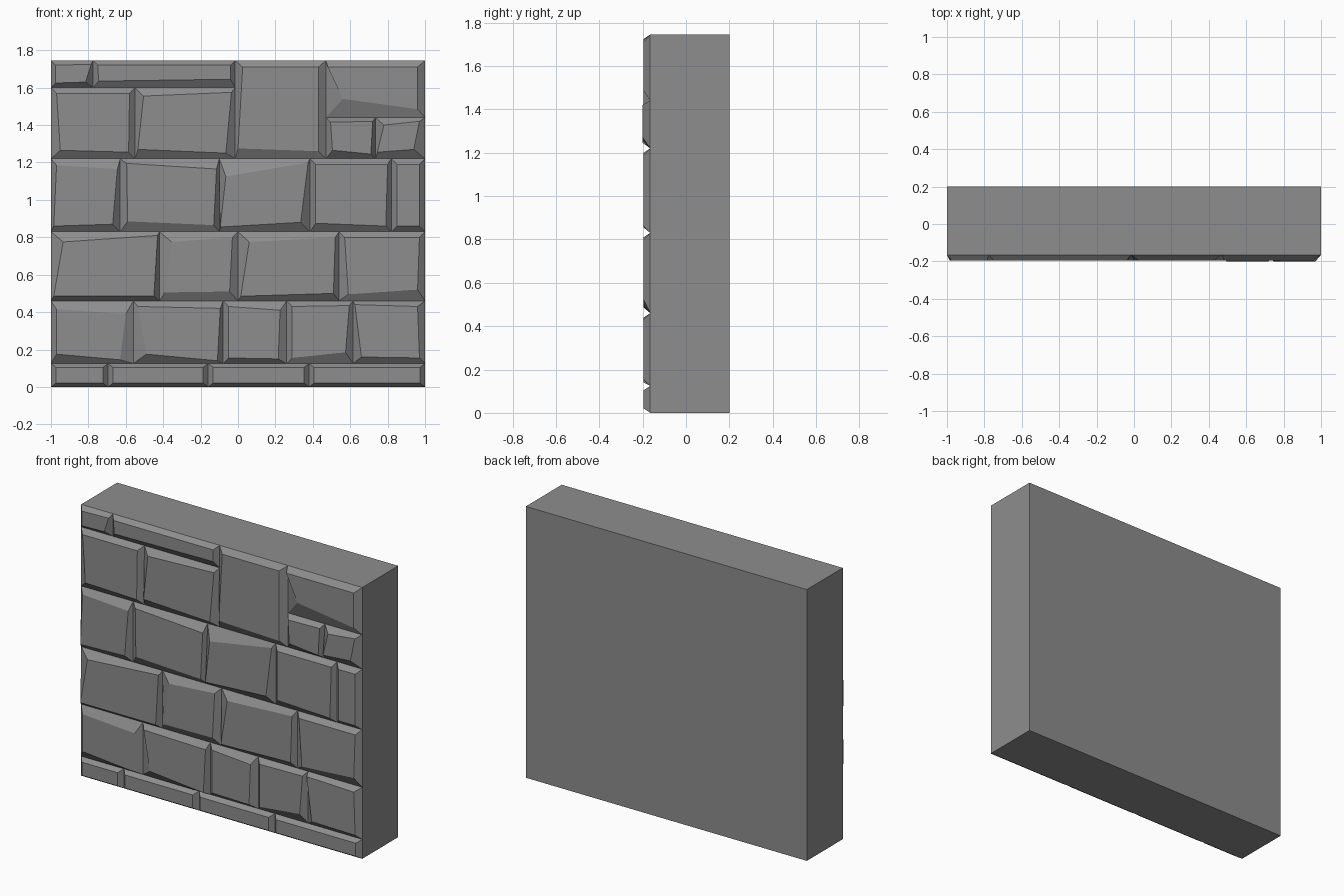
import bpy

if "Cube" in bpy.data.objects:
    bpy.data.objects.remove(bpy.data.objects["Cube"])

BACK, BED, FACE = 0.2, -0.165, -0.195   # wall back, joint depth, stone face

stone = bpy.data.materials.new("grey stone")
stone.diffuse_color = (0.27, 0.27, 0.27, 1)
stone.use_nodes = True
stone.node_tree.nodes["Principled BSDF"].inputs["Base Color"].default_value = stone.diffuse_color


def make_object(name, verts, faces):
    mesh = bpy.data.meshes.new(name)
    mesh.from_pydata(verts, [], faces)
    mesh.materials.append(stone)
    mesh.update()
    obj = bpy.data.objects.new(name, mesh)
    bpy.context.collection.objects.link(obj)
    return obj


def course(name, z0, z1, joints, chips={}, face=FACE, bevel=(0.03, 0.03)):
    """Row of bevelled stones between the joints; chips give the
    (x, z) inset of single face corners: {stone: {corner: (dx, dz)}}."""
    verts, faces = [], []
    for i, (x0, x1) in enumerate(zip(joints, joints[1:])):
        corners = (("bl", x0, z0, 1, 1), ("br", x1, z0, -1, 1),
                   ("tr", x1, z1, -1, -1), ("tl", x0, z1, 1, -1))
        n = len(verts)
        verts += [(x, BED, z) for _, x, z, _, _ in corners]
        for key, x, z, sx, sz in corners:
            dx, dz = chips.get(i, {}).get(key, bevel)
            verts.append((x + sx * dx, face, z + sz * dz))
        faces.append((n + 4, n + 5, n + 6, n + 7))
        for k in range(4):
            m = (k + 1) % 4
            faces.append((n + k, n + m, n + 4 + m, n + 4 + k))
    return make_object(name, verts, faces)


# Solid wall behind the stones (its front is closed by the stones)
H = 1.745
wall = [(x, y, z) for y in (BED, BACK) for x, z in ((-1, 0), (1, 0), (1, H), (-1, H))]
make_object("wall_core", wall, [(7, 6, 5, 4), (0, 4, 5, 1), (1, 5, 6, 2),
                                (2, 6, 7, 3), (3, 7, 4, 0)])

# Thin footing course
course("footing_course", 0, 0.125, (-1, -0.695, -0.16, 0.38, 1), bevel=(0.026, 0.02))

# Main courses of rough-cut stones
course("lower_course", 0.125, 0.46, (-1, -0.56, -0.08, 0.26, 0.615, 1), {
    0: dict(tl=(.03, .045), tr=(.04, .07), br=(.07, .02), bl=(.03, .05)),
    1: dict(tl=(.025, .03), tr=(.015, .04), br=(.03, .015), bl=(.07, .05)),
    2: dict(tr=(.035, .05), br=(.045, .025)),
    3: dict(tr=(.02, .025), br=(.04, .06)),
    4: dict(tl=(.01, .02), tr=(.04, .03), bl=(.045, .035))})

course("second_course", 0.46, 0.83, (-1, -0.42, 0, 0.54, 1), {
    0: dict(tl=(.065, .055), tr=(.01, .02), br=(.03, .025), bl=(.015, .025)),
    1: dict(tl=(.065, .055), br=(.045, .05), bl=(.03, .045)),
    2: dict(tl=(.06, .055), tr=(.02, .03), br=(.03, .04), bl=(.015, .025)),
    3: dict(br=(.04, .06), bl=(.05, .035))})

course("third_course", 0.83, 1.22, (-1, -0.63, -0.10, 0.385, 0.82, 1), {
    0: dict(tl=(.03, .035), tr=(.015, .055), br=(.04, .04), bl=(.015, .03)),
    1: dict(tl=(.035, .025), tr=(.015, .055), br=(.03, .035), bl=(.04, .055)),
    2: dict(tl=(.035, .095), tr=(.01, .02), br=(.05, .05), bl=(.005, .025)),
    3: dict(tr=(.02, .03), bl=(.03, .045))})

course("fourth_course", 1.22, 1.60, (-1, -0.55, -0.015), {
    0: dict(br=(.035, .035), bl=(.05, .045)),
    1: dict(tl=(.045, .045), tr=(.02, .025), br=(.05, .03), bl=(.015, .05))})

# Thin capping stones at top left
course("capping_course", 1.60, H, (-1, -0.775, -0.015), {
    0: dict(tr=(.01, .02), br=(.04, .03)),
    1: dict(br=(.025, .045), bl=(.03, .035))}, bevel=(0.025, 0.025))

# Tall stone, chipped corner stone and the two small filler stones
course("tall_stone", 1.22, H, (-0.015, 0.47), {
    0: dict(tl=(.04, .035), tr=(.04, .035), br=(.04, .04), bl=(.015, .055))})
course("corner_stone", 1.44, H, (0.47, 1), {
    0: dict(tl=(.01, .035), tr=(.04, .035), br=(.04, .045), bl=(.09, .10))})
course("filler_stones", 1.22, 1.44, (0.47, 0.735, 1), {
    0: dict(tl=(.025, .025), tr=(.015, .02), br=(.025, .025), bl=(.035, .045)),
    1: dict(tl=(.045, .04), tr=(.03, .02), br=(.06, .05), bl=(.01, .035))}, face=-0.2)
